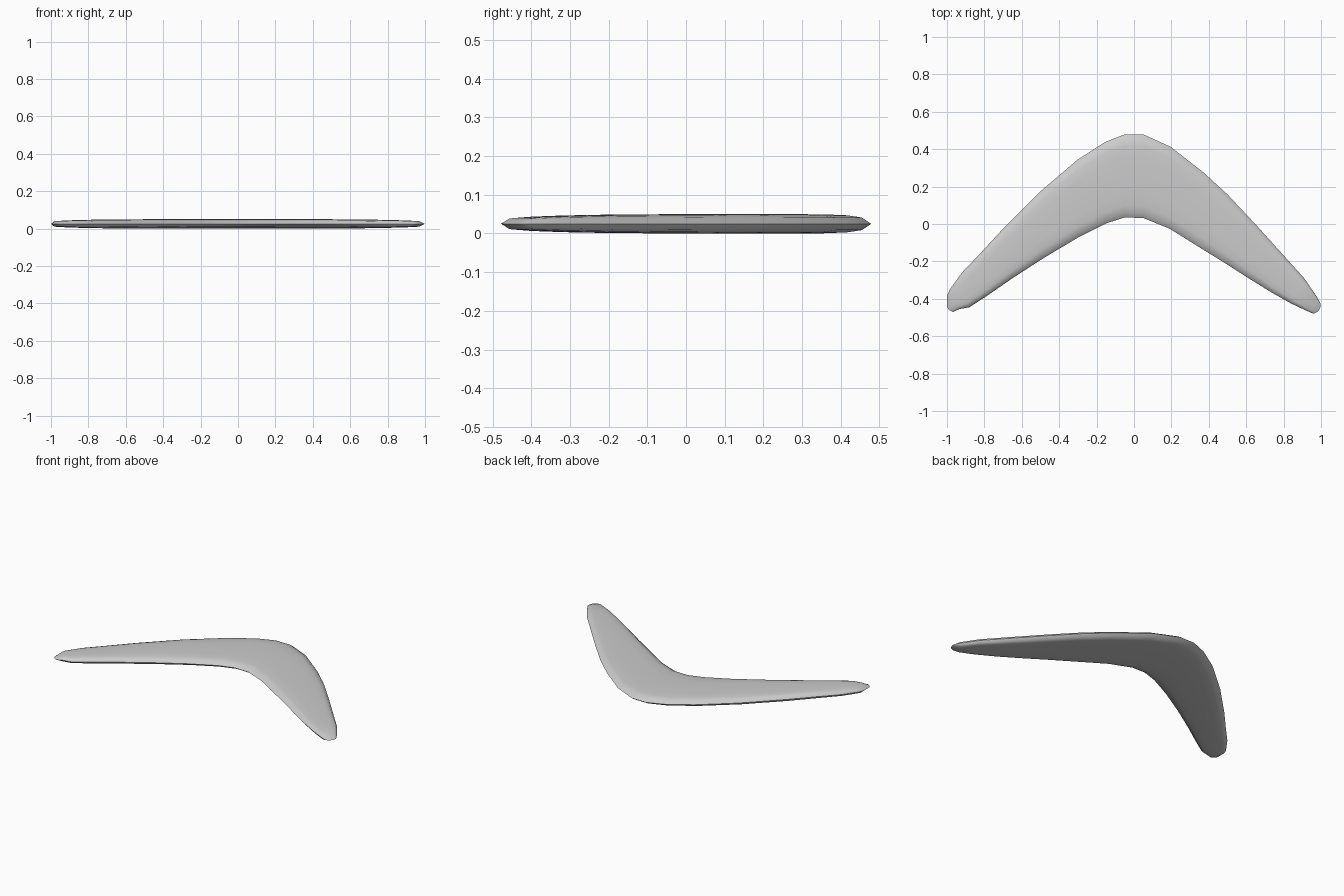
import bpy, bmesh, math
from mathutils import Vector

# Stations from left tip to right tip: outer x, y, inner x, y, half thickness, bow toward the tip
STATIONS = [
    (-1.0, -0.385, -0.968, -0.470, 0.0, 0.022),
    (-0.985, -0.350, -0.935, -0.455, 0.015, 0.016),
    (-0.92, -0.260, -0.88, -0.445, 0.019, 0.008),
    (-0.82, -0.155, -0.78, -0.380, 0.022, 0),
    (-0.70, -0.025, -0.65, -0.290, 0.024, 0),
    (-0.50, 0.175, -0.48, -0.180, 0.025, 0),
    (-0.30, 0.345, -0.30, -0.073, 0.025, 0),
    (-0.155, 0.438, -0.15, 0.003, 0.025, 0),
    (-0.05, 0.479, -0.05, 0.035, 0.025, 0),
    (0.05, 0.479, 0.05, 0.032, 0.025, 0),
    (0.195, 0.413, 0.19, -0.025, 0.025, 0),
    (0.37, 0.277, 0.35, -0.125, 0.025, 0),
    (0.50, 0.158, 0.48, -0.205, 0.025, 0),
    (0.65, -0.002, 0.60, -0.282, 0.024, 0),
    (0.80, -0.168, 0.73, -0.363, 0.022, 0),
    (0.91, -0.290, 0.84, -0.425, 0.019, 0.008),
    (0.975, -0.385, 0.925, -0.465, 0.015, 0.012),
    (0.998, -0.425, 0.958, -0.479, 0.0, 0.014),
]
# Lens section: fraction across the blade, share of half thickness
SECTION = [(0, 0), (0.055, 0.65), (0.14, 0.88), (0.28, 0.98), (0.5, 1),
           (0.72, 0.98), (0.86, 0.88), (0.945, 0.65), (1, 0)]
LOOP = SECTION + [(f, -h) for f, h in SECTION[-2:0:-1]]

# Boomerang: loft the section through all stations
bm = bmesh.new()
rings = []
for ox, oy, ix, iy, half, bow in STATIONS:
    a, b = Vector((ox, oy, 0.025)), Vector((ix, iy, 0.025))
    side = math.copysign(1, ox)
    tip_dir = Vector((side * 0.8, -0.6, 0))
    ring = []
    for f, h in LOOP:
        p = a.lerp(b, f) + tip_dir * bow * 4 * f * (1 - f)
        p.x = max(-1, min(1, p.x))
        p.z += half * h
        ring.append(bm.verts.new(p))
    rings.append(ring)
n = len(LOOP)
for r, s in zip(rings, rings[1:]):
    for i in range(n):
        j = (i + 1) % n
        bm.faces.new((r[i], r[j], s[j], s[i]))
bmesh.ops.remove_doubles(bm, verts=bm.verts, dist=0.0005)
bmesh.ops.recalc_face_normals(bm, faces=bm.faces)
mesh = bpy.data.meshes.new("boomerang")
bm.to_mesh(mesh)
bm.free()
obj = bpy.data.objects.new("boomerang", mesh)
bpy.context.collection.objects.link(obj)
bpy.context.view_layer.objects.active = obj
obj.select_set(True)
bpy.ops.object.shade_smooth_by_angle(angle=math.radians(40))
